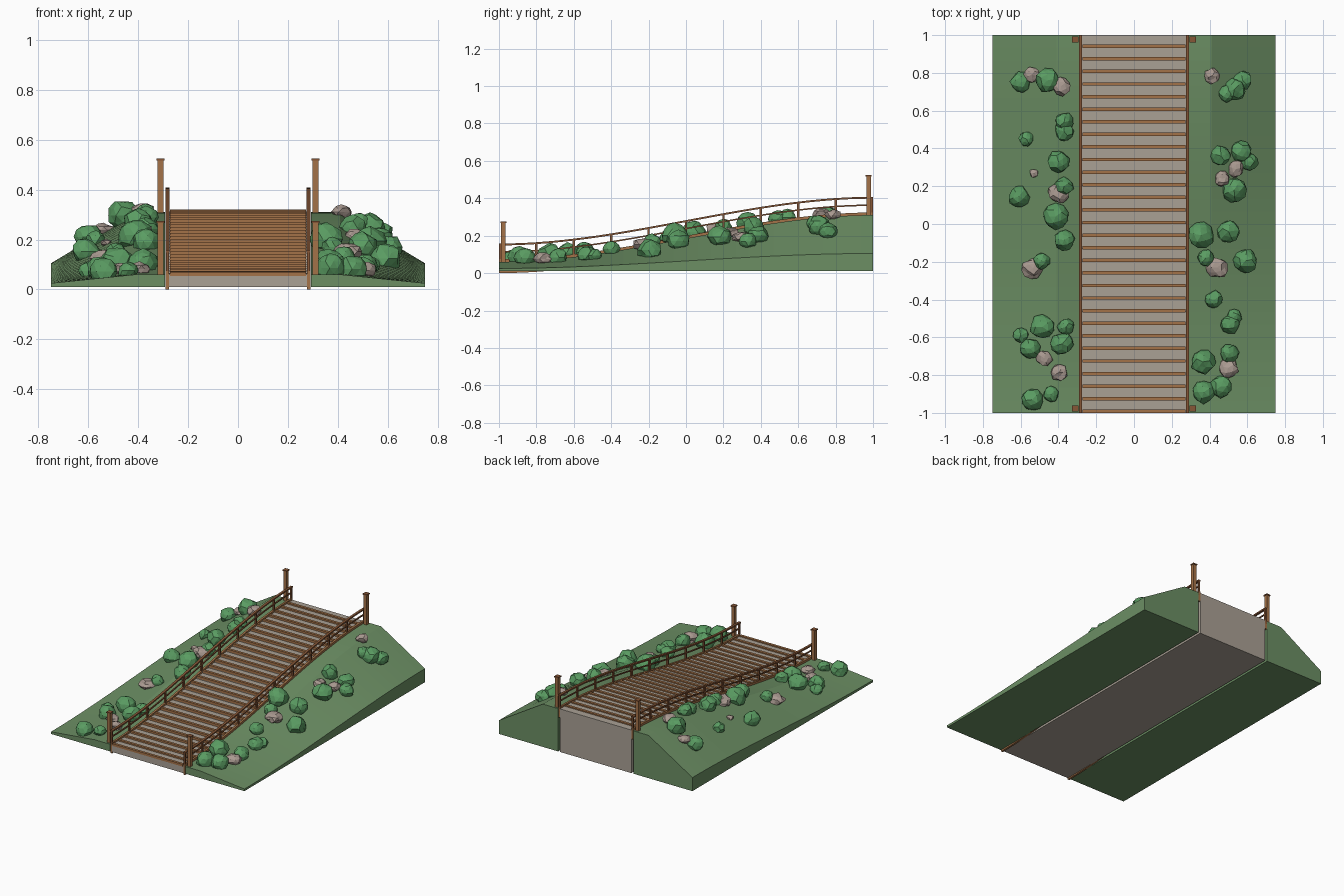
import bpy, bmesh, math, random
from mathutils import Vector

if "Cube" in bpy.data.objects:
    bpy.data.objects.remove(bpy.data.objects["Cube"])

random.seed(4)
N = 30                      # number of steps
STEP = 2 / N


def material(name, r, g, b):
    m = bpy.data.materials.new(name)
    lin = [((c / 255 + 0.055) / 1.055) ** 2.4 for c in (r, g, b)]
    m.diffuse_color = (*lin, 1)
    m.use_nodes = True
    m.node_tree.nodes["Principled BSDF"].inputs["Base Color"].default_value = m.diffuse_color
    return m


GRASS = material("grass green", 108, 143, 100)
BUSH = material("bush green", 90, 156, 98)
ROCK = material("rock grey", 170, 154, 145)
GRAVEL = material("gravel grey", 170, 161, 149)
WOOD = material("light wood", 164, 114, 72)
DARK = material("dark wood", 134, 86, 54)


def ease(y):
    t = min(max((y + 1) / 2, 0), 1)
    return t * t * (3 - 2 * t)


def path_z(y):
    return 0.068 + 0.25 * ease(y)


def ground_z(x, y):
    top, edge = 0.06 + 0.25 * ease(y), 0.025 + 0.08 * ease(y)
    f = min(max((abs(x) - 0.41) / 0.34, 0), 1)
    return top + (edge - top) * f


def finish(bm, name, mat):
    bmesh.ops.recalc_face_normals(bm, faces=bm.faces[:])
    me = bpy.data.meshes.new(name)
    bm.to_mesh(me)
    bm.free()
    me.materials.append(mat)
    ob = bpy.data.objects.new(name, me)
    bpy.context.collection.objects.link(ob)
    return ob


def add_box(bm, x0, x1, y0, y1, z0, z1):
    vs = bmesh.ops.create_cube(bm, size=1)["verts"]
    for v in vs:
        v.co = Vector((x1 if v.co.x > 0 else x0,
                       y1 if v.co.y > 0 else y0,
                       z1 if v.co.z > 0 else z0))


def sweep(name, mat, section, ys):
    """Skin a closed (x, z) section whose shape depends on y."""
    bm = bmesh.new()
    rings = [[bm.verts.new((x, y, z)) for x, z in section(y)] for y in ys]
    n = len(rings[0])
    for a, b in zip(rings, rings[1:]):
        for i in range(n):
            j = (i + 1) % n
            bm.faces.new((a[i], a[j], b[j], b[i]))
    bm.faces.new(rings[0])
    bm.faces.new(rings[-1])
    return finish(bm, name, mat)


YS = [-1 + STEP * i for i in range(N + 1)]


# sloping strip that follows the path at a given offset
def strip(name, mat, x0, x1, low, high):
    def section(y):
        z = path_z(y)
        return [(x0, z + low), (x1, z + low), (x1, z + high), (x0, z + high)]
    return sweep(name, mat, section, YS)


# gravel path, one solid stepped profile
bm = bmesh.new()
profile = [(-1, 0.01)]
for i in range(N):
    z = path_z(YS[i] + STEP / 2) - 0.006
    profile += [(YS[i], z), (YS[i + 1], z)]
profile.append((1, 0.01))
face = bm.faces.new([bm.verts.new((-0.276, y, z)) for y, z in profile])
ext = bmesh.ops.extrude_face_region(bm, geom=[face])
for g in ext["geom"]:
    if isinstance(g, bmesh.types.BMVert):
        g.co.x = 0.276
finish(bm, "gravel_path", GRAVEL)

# timber edge on every step
bm = bmesh.new()
for y in YS[:-1]:
    z = path_z(y + STEP / 2)
    add_box(bm, -0.272, 0.272, y - 0.001, y + 0.017, z - 0.014, z + 0.002)
finish(bm, "step_timbers", WOOD)

for side, s in (("left", -1), ("right", 1)):
    # grassy embankment
    def bank(y, s=s):
        return [(s * x, z) for x, z in ((0.292, 0.01), (0.75, 0.01), (0.75, ground_z(0.75, y)),
                                        (0.41, ground_z(0.41, y)), (0.292, ground_z(0.3, y)))]
    sweep(side + "_embankment", GRASS, bank, YS)

    # side board and handrails
    strip(side + "_side_board", WOOD, s * 0.276, s * 0.29, -0.068, 0.006)
    strip(side + "_top_rail", DARK, s * 0.275, s * 0.291, 0.08, 0.09)
    strip(side + "_middle_rail", DARK, s * 0.279, s * 0.287, 0.041, 0.049)

    # thin railing posts
    bm = bmesh.new()
    for i in range(11):
        y = max(-0.994, min(0.994, -1 + 0.2 * i))
        z = path_z(y)
        add_box(bm, s * 0.277, s * 0.289, y - 0.006, y + 0.006, z - 0.03, z + 0.084)
    finish(bm, side + "_rail_posts", DARK)

    # tall end posts with caps
    for end, y in (("front", -0.976), ("back", 0.976)):
        bm = bmesh.new()
        x, z = s * 0.311, path_z(y)
        add_box(bm, x - 0.012, x + 0.012, y - 0.012, y + 0.012, z - 0.02, z + 0.2)
        finish(bm, f"{end}_{side}_end_post", WOOD)
        bm = bmesh.new()
        add_box(bm, x - 0.016, x + 0.016, y - 0.016, y + 0.016, z + 0.199, z + 0.207)
        finish(bm, f"{end}_{side}_post_cap", DARK)


# faceted lumps resting on the slope
def lumps(name, mat, spots, squash, lift, jitter):
    bm = bmesh.new()
    for x, y, r in spots:
        c = Vector((x, y, ground_z(x, y) + lift * r))
        turn = random.uniform(0, math.tau)
        sub = 2 if r > 0.03 else 1
        for v in bmesh.ops.create_icosphere(bm, subdivisions=sub, radius=r)["verts"]:
            k = random.uniform(1 - jitter, 1 + jitter * 0.7)
            px, py, pz = v.co * k
            v.co = c + Vector((px * math.cos(turn) - py * math.sin(turn),
                               px * math.sin(turn) + py * math.cos(turn), pz * squash))
    finish(bm, name, mat)


lumps("left_bushes", BUSH, [
    (-.60, .75, .055), (-.46, .76, .066), (-.37, .54, .05), (-.37, .49, .05), (-.57, .45, .04),
    (-.40, .33, .06), (-.37, .20, .05), (-.61, .145, .056), (-.415, .04, .07), (-.37, -.085, .055),
    (-.49, -.195, .045), (-.485, -.545, .066), (-.60, -.59, .042), (-.36, -.545, .045),
    (-.38, -.635, .06), (-.55, -.66, .056), (-.54, -.93, .06), (-.44, -.90, .042)], 0.92, 0.4, 0.13)
lumps("right_bushes", BUSH, [
    (.53, .71, .06), (.575, .76, .05), (.49, .69, .045), (.46, .36, .055), (.565, .385, .056),
    (.61, .33, .05), (.53, .18, .065), (.355, -.06, .07), (.50, -.04, .062), (.59, -.195, .065),
    (.38, -.18, .045), (.425, -.40, .047), (.53, -.49, .04), (.51, -.53, .05), (.365, -.73, .066),
    (.505, -.685, .052), (.37, -.89, .06), (.46, -.86, .06)], 0.92, 0.4, 0.13)
lumps("rocks", ROCK, [
    (-.54, .79, .042), (-.385, .73, .052), (-.53, .27, .026), (-.40, .165, .058),
    (-.535, -.235, .055), (-.475, -.71, .045), (-.395, -.785, .046), (.415, .785, .042),
    (.54, .29, .045), (.465, .24, .042), (.44, -.23, .058), (.5, -.76, .055)], 0.65, 0.3, 0.2)
